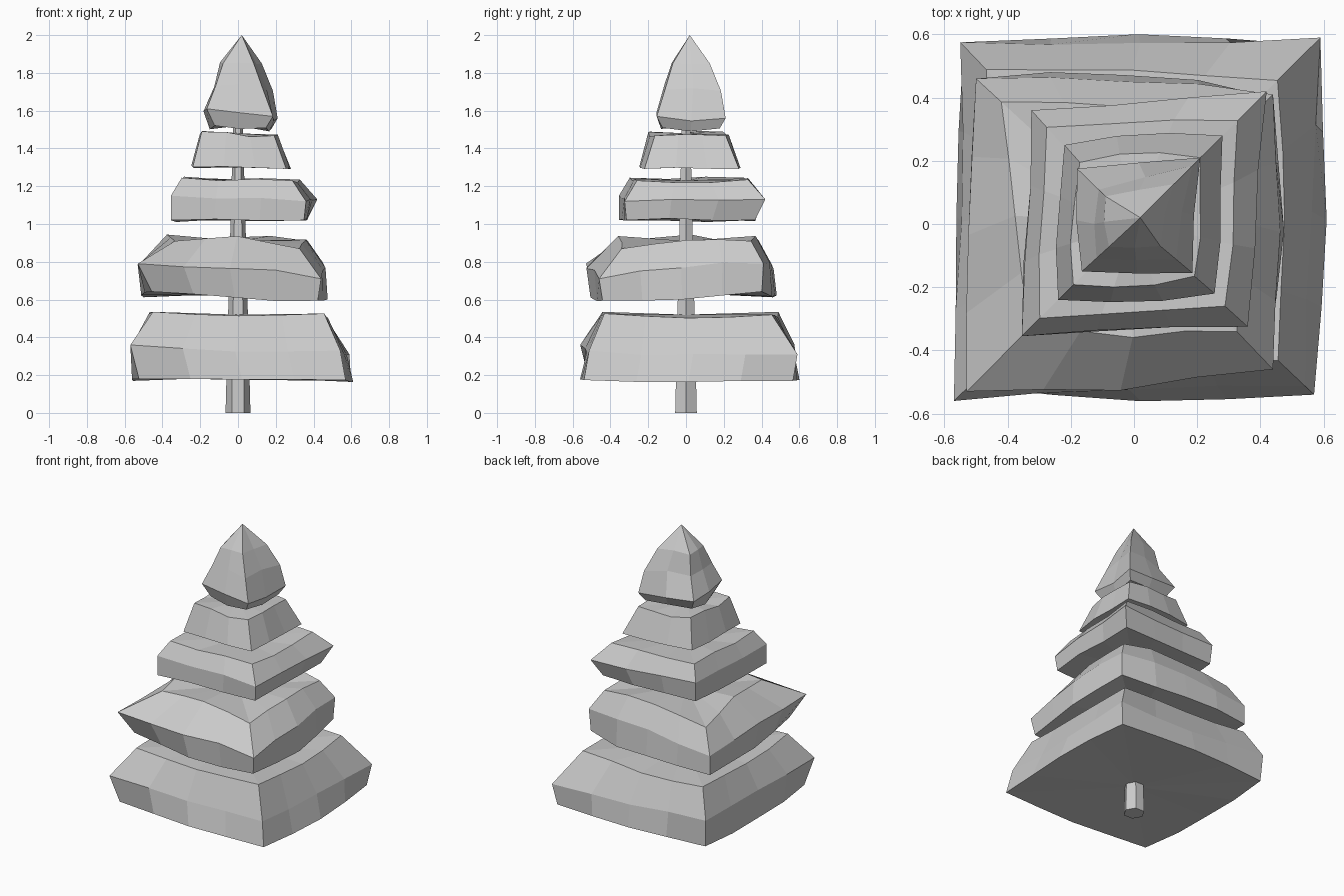
import bpy, bmesh, random, math
from mathutils import Vector

if "Cube" in bpy.data.objects:
    bpy.data.objects.remove(bpy.data.objects["Cube"])

random.seed(4)


def tier(name, corners, rings, segs, top, bottom, jit=0.012):
    """Rough square slab: corners (x, y, dz);
    rings (four corner scales, z, dz weight, mid-side arch, mid-side bulge)."""
    bm = bmesh.new()
    loops = []
    wobble = [random.uniform(-1, 1) for _ in range(4 * segs)]
    for scales, z, weight, arch, bulge in rings:
        loop = []
        pts = [Vector((x * f, y * f, z + d * weight)) for (x, y, d), f in zip(corners, scales)]
        for side in range(4):
            a, b = pts[side], pts[(side + 1) % 4]
            out = Vector((b.y - a.y, a.x - b.x, 0)).normalized()
            for s in range(segs):
                t = s / segs
                mid = 4 * t * (1 - t)
                q = a.lerp(b, t) + out * mid * bulge
                q.z += arch * mid
                if s:
                    q += out * wobble[side * segs + s] * jit
                    q.z += random.uniform(-jit, jit)
                loop.append(bm.verts.new(q))
        loops.append(loop)
    n = 4 * segs
    low, high = bm.verts.new(bottom), bm.verts.new(top)
    for i in range(n):
        j = (i + 1) % n
        for lo, hi in zip(loops, loops[1:]):
            bm.faces.new((lo[i], lo[j], hi[j], hi[i]))
        bm.faces.new((low, loops[0][j], loops[0][i]))
        bm.faces.new((high, loops[-1][i], loops[-1][j]))
    bmesh.ops.recalc_face_normals(bm, faces=bm.faces)
    me = bpy.data.meshes.new(name)
    bm.to_mesh(me)
    bm.free()
    bpy.context.collection.objects.link(bpy.data.objects.new(name, me))


# Trunk: tapered hexagonal post
bpy.ops.mesh.primitive_cone_add(vertices=6, radius1=0.066, radius2=0.024, depth=1.6,
                                location=(0, 0, 0.8), rotation=(0, 0, math.radians(30)))
bpy.context.object.name = "trunk"

# Foliage tiers, corners ordered front left, front right, back right, back left
tier("foliage_bottom",
     [(-.57, -.56, 0), (.57, -.54, -.03), (.59, .59, -.05), (-.55, .575, 0)],
     [((.92, 1, .96, .98), .18, .2, -.005, .035),
      ((1, .95, 1, 1), .36, 1, -.015, -.01),
      ((.79, .8, .77, .85), .535, .3, -.015, .015)],
     4, (0, 0, .52), (0, 0, .19), .008)
tier("foliage_lower",
     [(-.53, -.53, .02), (.44, -.46, -.06), (.44, .41, .02), (-.5, .46, -.03)],
     [((.86, .96, .98, 1), .63, .6, -.01, .045),
      ((1, 1, 1, 1), .77, 1, .02, .02),
      ((.63, .74, .84, .84), .9, .5, .035, .01)],
     4, (0, 0, .91), (0, 0, .64), .012)
tier("foliage_middle",
     [(-.355, -.355, .02), (.36, -.325, -.01), (.42, .42, 0), (-.325, .36, .02)],
     [((1, .97, .87, .97), 1.02, 0, 0, .008),
      ((1, 1, 1, 1), 1.13, 1, 0, 0),
      ((.84, .8, .78, .85), 1.235, .5, -.005, .01)],
     3, (0, 0, 1.23), (0, 0, 1.03), .01)
tier("foliage_upper",
     [(-.24, -.24, .02), (.255, -.22, -.01), (.28, .28, -.01), (-.22, .25, .02)],
     [((1, 1, 1, 1), 1.295, .3, 0, .012),
      ((.8, .75, .75, .78), 1.475, .7, -.005, .015)],
     3, (0, 0, 1.48), (0, 0, 1.3), .01)

# Pointed crown, fuller on its back right side
tier("crown",
     [(-.165, -.15, .02), (.185, -.155, -.02), (.21, .21, -.03), (-.18, .175, .0)],
     [((.75, .8, .85, .75), 1.515, .3, -.005, .01),
      ((1, 1, 1, 1), 1.59, 1, -.01, .0),
      ((.72, .72, .88, .62), 1.72, .5, .01, .0),
      ((.48, .45, .6, .5), 1.85, 0, 0, .0)],
     2, (.02, .02, 2.0), (0, 0, 1.52), .012)
